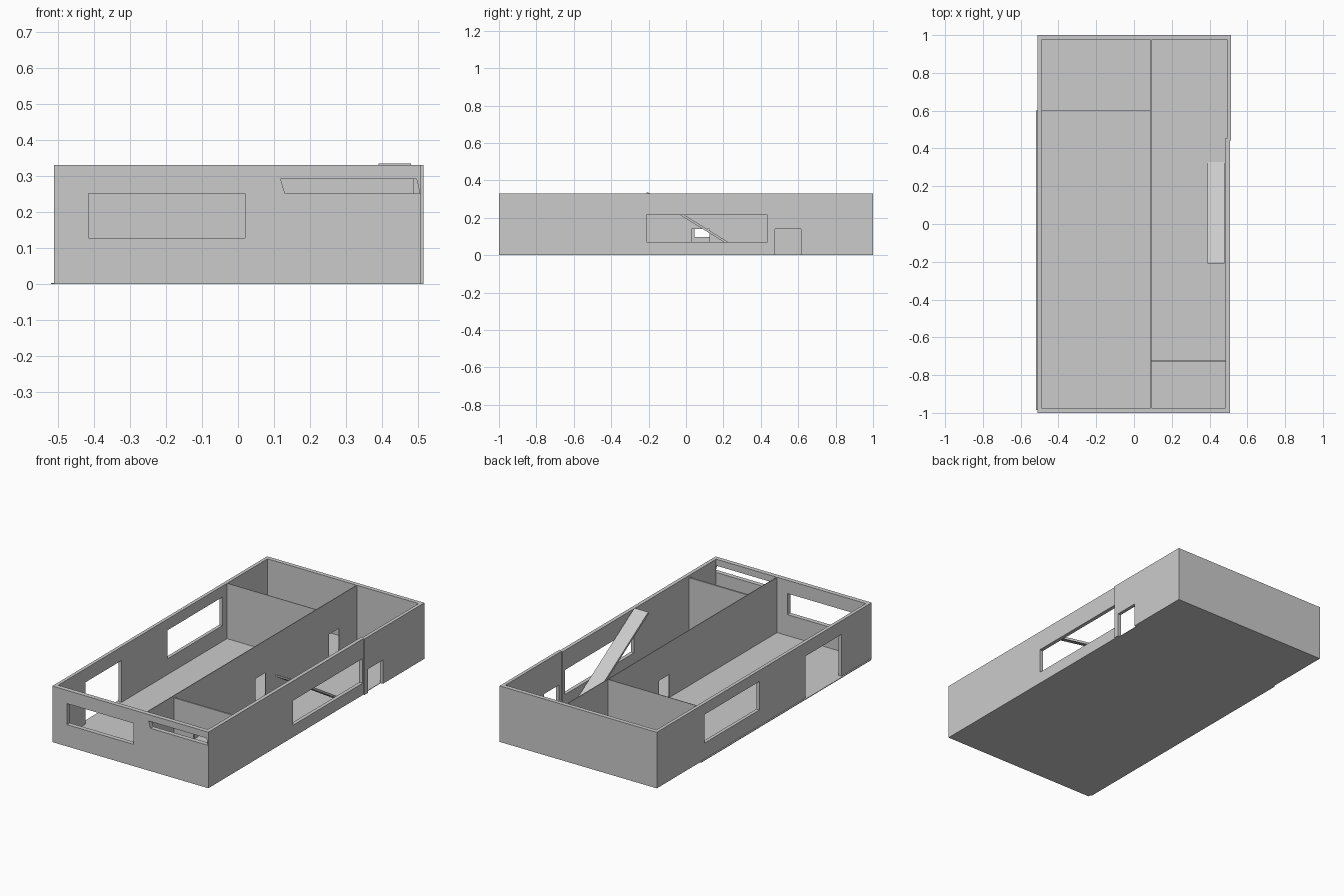
import bpy, bmesh
from mathutils import Matrix

if "Cube" in bpy.data.objects:
    bpy.data.objects.remove(bpy.data.objects["Cube"])

H = 0.33


def prism(name, pts, axis, a, b):
    """Extrude a 2D outline from a to b along an axis ('x': pts are y,z; 'y': pts are x,z)."""
    def place(p, t):
        return (t, p[0], p[1]) if axis == 'x' else (p[0], t, p[1])
    bm = bmesh.new()
    face = bm.faces.new([bm.verts.new(place(p, a)) for p in pts])
    new = bmesh.ops.extrude_face_region(bm, geom=[face])['geom']
    shift = (b - a, 0, 0) if axis == 'x' else (0, b - a, 0)
    bmesh.ops.translate(bm, vec=shift, verts=[v for v in new if isinstance(v, bmesh.types.BMVert)])
    bmesh.ops.recalc_face_normals(bm, faces=bm.faces)
    me = bpy.data.meshes.new(name)
    bm.to_mesh(me)
    bm.free()
    ob = bpy.data.objects.new(name, me)
    bpy.context.collection.objects.link(ob)
    return ob


def rect(u0, u1, v0, v1):
    return [(u0, v0), (u1, v0), (u1, v1), (u0, v1)]


def wall(name, axis, a, b, u0, u1, holes=(), top=H):
    """Upright wall of thickness a..b with outlines cut through it."""
    ob = prism(name, rect(u0, u1, 0, top), axis, a, b)
    for hole in holes:
        cut = prism(name + "_cutter", hole, axis, a - 0.02, b + 0.02)
        cut.hide_render = True
        mod = ob.modifiers.new("opening", 'BOOLEAN')
        mod.operation, mod.solver, mod.object = 'DIFFERENCE', 'EXACT', cut
        bpy.context.view_layer.objects.active = ob
        bpy.ops.object.modifier_apply(modifier=mod.name)
        bpy.data.objects.remove(cut)
    return ob


# floors
prism("main_room_floor", rect(-0.518, 0.092, 0, 0.004), 'y', -0.985, 0.60)
prism("side_floor", rect(0.092, 0.50, 0, 0.003), 'y', -0.985, 0.985)
prism("back_room_floor", rect(-0.50, 0.092, 0, 0.003), 'y', 0.60, 0.985)

# front wall: wide window and slanted high slot
slot = [(0.13, 0.252), (0.504, 0.252), (0.495, 0.292), (0.118, 0.292)]
wall("front_wall", 'y', -1.0, -0.973, -0.51, 0.507, [rect(-0.415, 0.02, 0.128, 0.252), slot])
wall("back_wall", 'y', 0.975, 1.0, -0.51, 0.514)

# left wall: tall doorway and window
wall("left_wall", 'x', -0.51, -0.49, -0.973, 0.975,
     [rect(-0.72, -0.385, -0.02, 0.25), rect(0.045, 0.555, 0.097, 0.265)])

# right wall: long window, then a stepped-out rear part with a door
wall("right_front_wall", 'x', 0.485, 0.507, -0.973, 0.455,
     [rect(-0.21, 0.435, 0.07, 0.215)])
wall("right_rear_wall", 'x', 0.494, 0.514, 0.442, 0.975,
     [rect(0.475, 0.615, -0.02, 0.14)])

# thin inner partitions with small doors
wall("long_partition", 'x', 0.088, 0.092, -0.973, 0.975,
     [rect(0.03, 0.125, -0.02, 0.14), rect(0.715, 0.81, -0.02, 0.14)])
wall("back_room_partition", 'y', 0.598, 0.602, -0.49, 0.088)
wall("front_room_partition", 'y', -0.729, -0.719, 0.092, 0.485,
     [rect(0.22, 0.31, -0.02, 0.14)], top=0.318)

# sloping stair slab
prism("stair_ramp", [(-0.21, 0.325), (-0.21, 0.335), (-0.202, 0.335), (0.328, 0.007), (0.328, 0.0), (0.316, 0.0)],
      'x', 0.39, 0.48)
